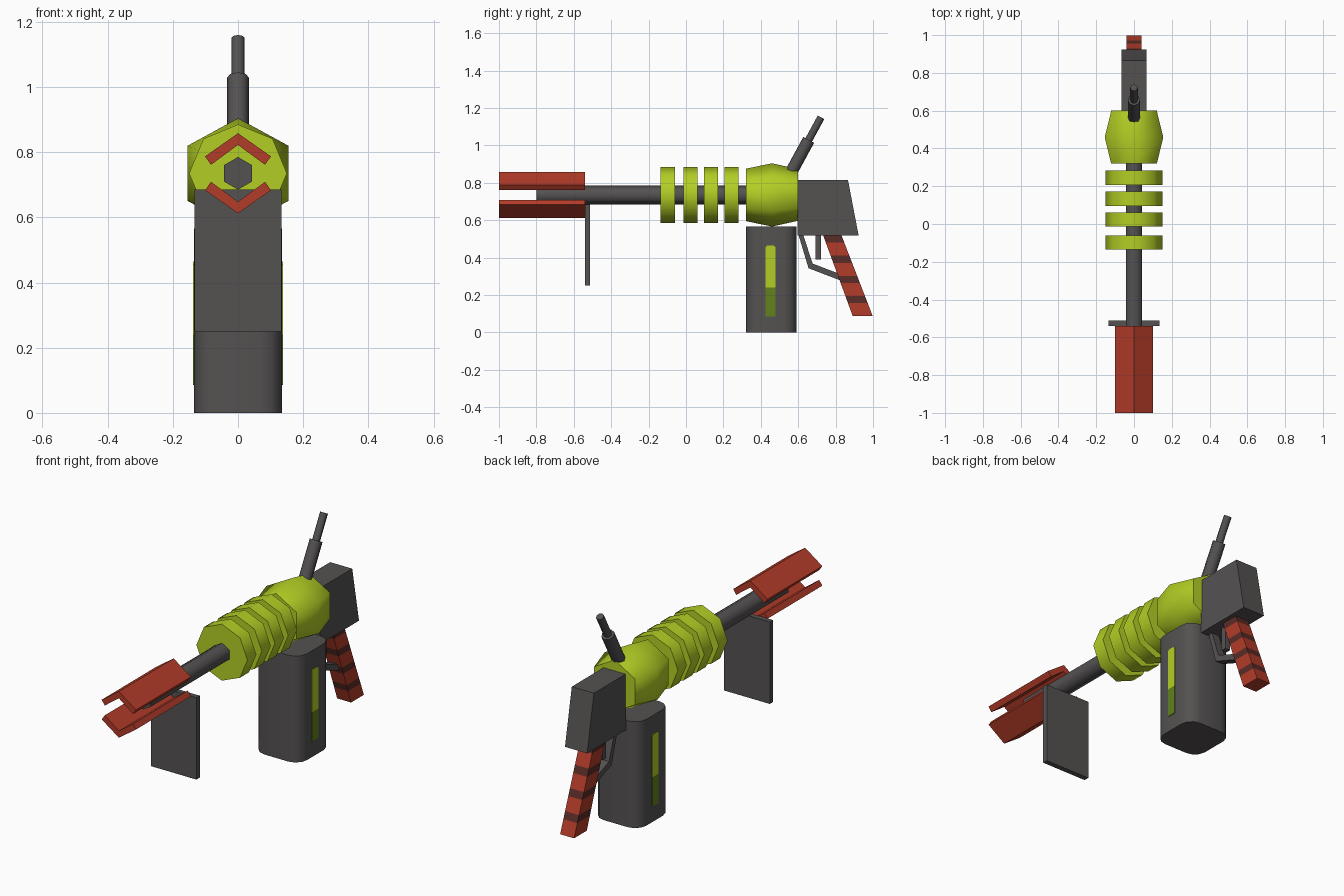
import bpy, bmesh, math
from mathutils import Vector

if "Cube" in bpy.data.objects:
    bpy.data.objects.remove(bpy.data.objects["Cube"])


def material(name, rgb):
    m = bpy.data.materials.new(name)
    m.diffuse_color = (*rgb, 1)
    m.use_nodes = True
    m.node_tree.nodes["Principled BSDF"].inputs["Base Color"].default_value = m.diffuse_color
    return m


LIME = material("lime", (0.45, 0.62, 0.018))
GREY = material("dark grey", (0.09, 0.083, 0.083))
RED = material("brick red", (0.45, 0.045, 0.022))
BROWN = material("dark maroon", (0.10, 0.025, 0.02))
GREEN = material("dark green", (0.12, 0.22, 0.012))
AXIS_Z = 0.735  # height of the barrel axis


def loft(name, rings, mats, smooth=None, rule=None):
    """Skin a list of equal-length point rings and cap both ends."""
    bm = bmesh.new()
    rows = [[bm.verts.new(p) for p in r] for r in rings]
    n = len(rows[0])
    for k in range(len(rows) - 1):
        a, b = rows[k], rows[k + 1]
        for i in range(n):
            j = (i + 1) % n
            f = bm.faces.new((a[i], a[j], b[j], b[i]))
            f.material_index = rule(k) if rule else 0
    bm.faces.new(rows[0])
    bm.faces.new(rows[-1])
    bmesh.ops.recalc_face_normals(bm, faces=bm.faces)
    me = bpy.data.meshes.new(name)
    bm.to_mesh(me)
    bm.free()
    ob = bpy.data.objects.new(name, me)
    bpy.context.collection.objects.link(ob)
    for m in mats:
        me.materials.append(m)
    if smooth:
        bpy.ops.object.select_all(action='DESELECT')
        ob.select_set(True)
        bpy.context.view_layer.objects.active = ob
        bpy.ops.object.shade_smooth_by_angle(angle=math.radians(smooth))
    return ob


def prism(name, pts, axis, lo, hi, mat, smooth=None):
    """Extrude a 2D outline along one axis."""
    place = {'X': lambda p, t: (t, p[0], p[1]),
             'Y': lambda p, t: (p[0], t, p[1]),
             'Z': lambda p, t: (p[0], p[1], t)}[axis]
    return loft(name, [[place(p, t) for p in pts] for t in (lo, hi)], [mat], smooth)


def gon(n, rx, rz):
    """Polygon around the barrel axis with a corner at the top."""
    return [(rx * math.sin(2 * math.pi * i / n),
             AXIS_Z + rz * math.cos(2 * math.pi * i / n)) for i in range(n)]


def rod(name, a, b, r, mat, n=8):
    a, b = Vector(a), Vector(b)
    u = Vector((1, 0, 0))
    v = (b - a).normalized().cross(u)
    ring = [u * r * math.cos(2 * math.pi * i / n) + v * r * math.sin(2 * math.pi * i / n)
            for i in range(n)]
    return loft(name, [[p + o for o in ring] for p in (a, b)], [mat], 50)


# Barrel and cooling rings
prism("barrel", gon(6, 0.05, 0.05), 'Y', -0.798, 0.34, GREY, 65)
for i, y in enumerate((-0.135, -0.014, 0.096, 0.207)):
    prism(f"cooling_ring_{i + 1}", gon(8, 0.15, 0.15), 'Y', y, y + 0.075, LIME, 50)

# Bulging hexagonal body
sections = ((0.32, 0.14, 0.14), (0.46, 0.179, 0.169), (0.6, 0.139, 0.138))
loft("body", [[(x, y, z) for x, z in gon(6, rx, rz)] for y, rx, rz in sections], [LIME], 65)

# Upper and lower muzzle chevrons
chevron = [(0, 0.123), (0.101, 0.052), (0.083, 0.026), (0, 0.087), (-0.083, 0.026), (-0.101, 0.052)]
for name, s in (("upper_muzzle_guard", 1), ("lower_muzzle_guard", -1)):
    prism(name, [(x, AXIS_Z + s * z) for x, z in chevron], 'Y', -1.0, -0.54, RED)

# Front grip plate
prism("front_plate", [(-0.134, 0.25), (0.134, 0.25), (0.134, 0.685), (-0.134, 0.685)],
      'Y', -0.54, -0.512, GREY)

# Canister with rounded corners
r, h, cy = 0.065, 0.135, 0.456
outline = []
for k, (sx, sy) in enumerate(((1, 1), (-1, 1), (-1, -1), (1, -1))):
    for s in range(4):
        a = math.radians(90 * k + 30 * s)
        outline.append((sx * (h - r) + r * math.cos(a), cy + sy * (h - r) + r * math.sin(a)))
prism("canister", outline, 'Z', 0, 0.565, GREY, 40)

# Level gauge on both sides of the canister
full = [(0.426, 0.24), (0.478, 0.24), (0.478, 0.455), (0.470, 0.465), (0.434, 0.465), (0.426, 0.455)]
empty = [(0.426, 0.085), (0.478, 0.085), (0.478, 0.24), (0.426, 0.24)]
for side, s in (("right", 1), ("left", -1)):
    prism(f"gauge_upper_{side}", full, 'X', s * 0.130, s * 0.138, LIME)
    prism(f"gauge_lower_{side}", empty, 'X', s * 0.130, s * 0.138, GREEN)

# Rear housing
prism("rear_housing", [(0.595, 0.517), (0.923, 0.517), (0.866, 0.815), (0.595, 0.815)],
      'X', -0.065, 0.065, GREY)

# Striped handle, leaning back
levels = [0.519, 0.48, 0.41, 0.372, 0.302, 0.265, 0.195, 0.158, 0.088]
rows = []
for z in levels:
    t = (0.517 - z) / 0.429
    y0, y1 = 0.734 + 0.157 * t, 0.832 + 0.166 * t
    rows.append([(-0.041, y0, z), (0.041, y0, z), (0.041, y1, z), (-0.041, y1, z)])
loft("handle", rows, [RED, BROWN], rule=lambda k: 1 - k % 2)

# Trigger and its guard
prism("trigger", [(0.693, 0.39), (0.722, 0.39), (0.722, 0.52), (0.693, 0.52)],
      'X', -0.015, 0.015, GREY)
prism("trigger_guard", [(0.602, 0.52), (0.655, 0.343), (0.825, 0.278), (0.815, 0.315),
                        (0.677, 0.368), (0.627, 0.52)], 'X', -0.022, 0.022, GREY)

# Two-stage antenna
rod("antenna_base", (0, 0.545, 0.825), (0, 0.656, 1.029), 0.033, GREY)
rod("antenna_tip", (0, 0.65, 1.018), (0, 0.722, 1.15), 0.02, GREY)
